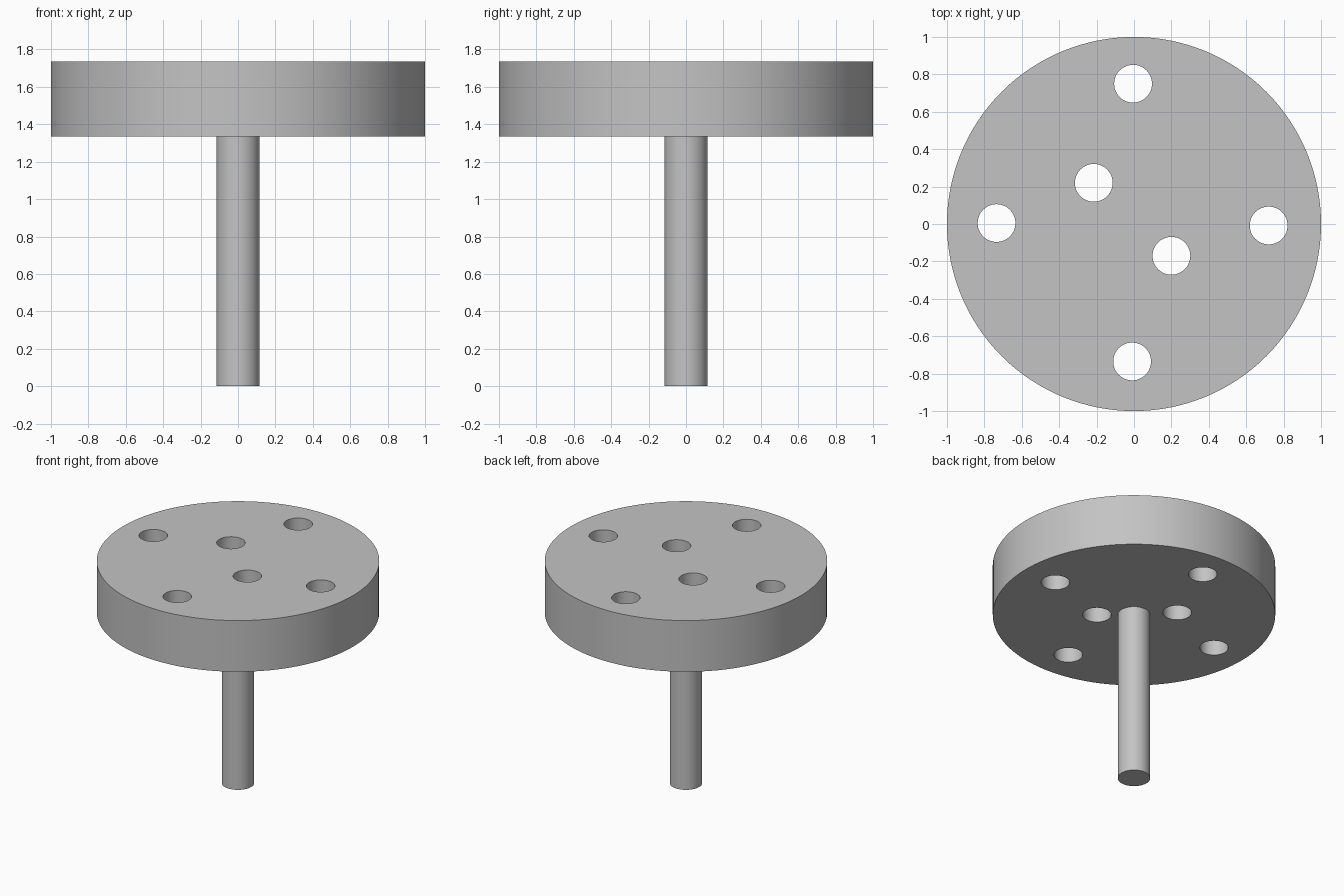
import bpy
from math import radians

if "Cube" in bpy.data.objects:
    bpy.data.objects.remove(bpy.data.objects["Cube"], do_unlink=True)

DISC_BOTTOM, DISC_TOP = 1.335, 1.735
HOLE_RADIUS = 0.101
HOLES = [(-0.005, 0.75), (-0.735, 0.005), (0.72, -0.008),
         (-0.01, -0.735), (-0.215, 0.22), (0.2, -0.17)]

grey = bpy.data.materials.new("plain grey")
grey.use_nodes = True
colour = (0.55, 0.55, 0.55, 1)
grey.diffuse_color = colour
grey.node_tree.nodes["Principled BSDF"].inputs["Base Color"].default_value = colour


def cylinder(name, radius, bottom, top, x=0, y=0, sides=64):
    bpy.ops.mesh.primitive_cylinder_add(vertices=sides, radius=radius, depth=top - bottom,
                                        location=(x, y, (bottom + top) / 2))
    obj = bpy.context.object
    obj.name = name
    obj.data.materials.append(grey)
    return obj


# Round top plate
disc = cylinder("disc", 1, DISC_BOTTOM, DISC_TOP, sides=128)

# Through holes
for x, y in HOLES:
    cutter = cylinder("hole_cutter", HOLE_RADIUS, DISC_BOTTOM - 0.1, DISC_TOP + 0.1, x, y, 48)
    cutter.hide_render = True
    cut = disc.modifiers.new("hole", 'BOOLEAN')
    cut.operation = 'DIFFERENCE'
    cut.solver = 'EXACT'
    cut.object = cutter
    bpy.context.view_layer.objects.active = disc
    bpy.ops.object.modifier_apply(modifier=cut.name)
    bpy.data.objects.remove(cutter, do_unlink=True)

# Central stem
stem = cylinder("stem", 0.115, 0, DISC_BOTTOM)

# Smooth walls with crisp rims
for obj in (disc, stem):
    bpy.ops.object.select_all(action='DESELECT')
    obj.select_set(True)
    bpy.context.view_layer.objects.active = obj
    bpy.ops.object.shade_smooth_by_angle(angle=radians(30))
